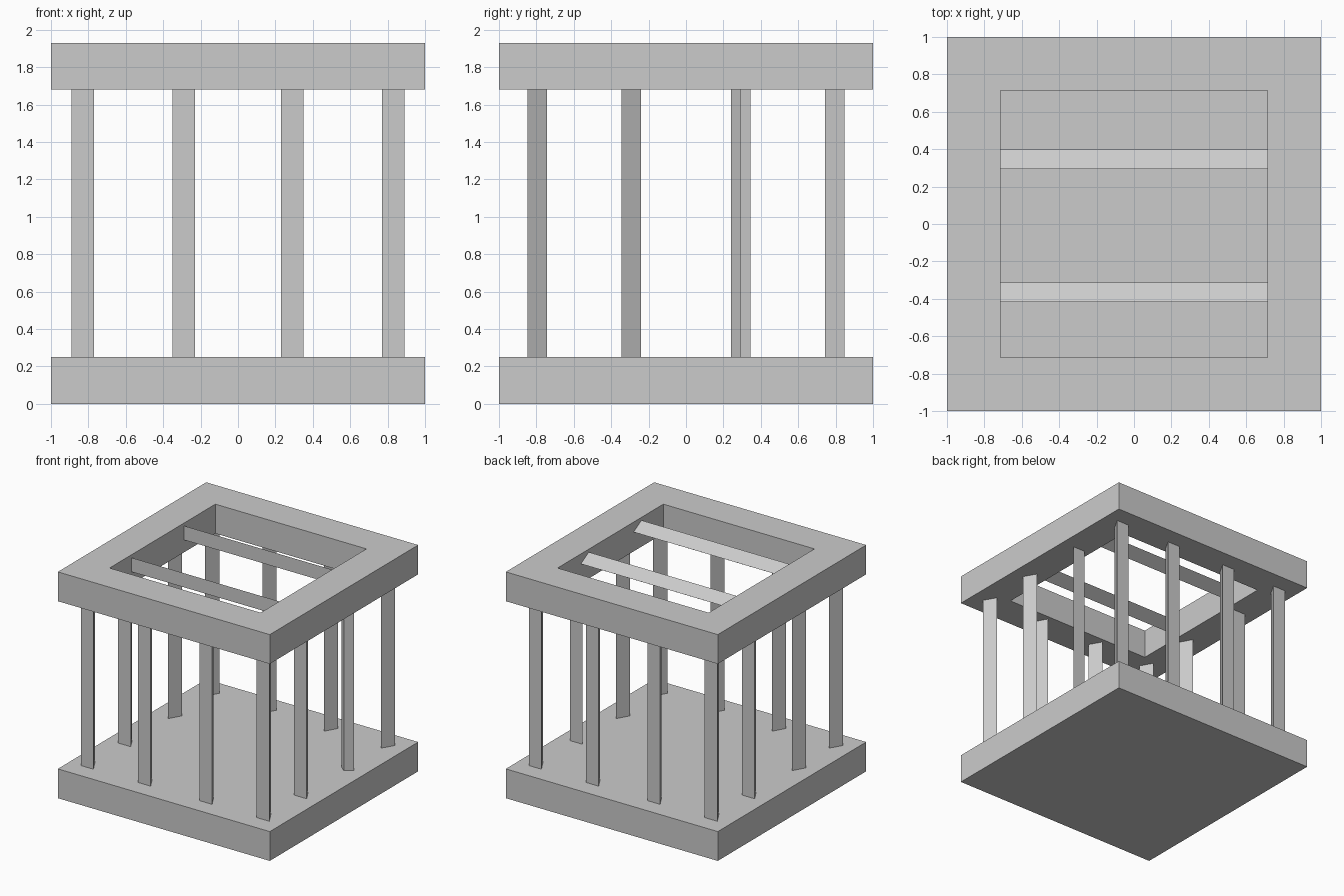
import bpy

if "Cube" in bpy.data.objects:
    bpy.data.objects.remove(bpy.data.objects["Cube"])

SIDE, DEPTH = 0.12, 0.105      # triangular bar section: flat width and point depth
Z0, Z1, Z2 = 0.25, 1.68, 1.93  # base top, frame underside, frame top
HOLE = 0.713


def make(name, verts, faces):
    mesh = bpy.data.meshes.new(name)
    mesh.from_pydata(verts, [], faces)
    mesh.update()
    obj = bpy.data.objects.new(name, mesh)
    bpy.context.collection.objects.link(obj)
    return obj


def square(r, z):
    return [(-r, -r, z), (r, -r, z), (r, r, z), (-r, r, z)]


def bridge(a, b, n):
    return [(a * n + i, a * n + (i + 1) % n, b * n + (i + 1) % n, b * n + i) for i in range(n)]


def prism(name, low, high):
    n = len(low)
    return make(name, low + high,
                [tuple(reversed(range(n))), tuple(range(n, 2 * n))] + bridge(0, 1, n))


def post(name, x, y_flat, y_tip):
    # triangular post: flat side faces outward, point faces inward
    tri = [(x - SIDE / 2, y_flat), (x + SIDE / 2, y_flat), (x, y_tip)]
    if y_tip < y_flat:
        tri.reverse()
    prism(name, [(px, py, Z0) for px, py in tri], [(px, py, Z1) for px, py in tri])


# Solid base slab
prism("base_slab", square(1, 0), square(1, Z0))

# Open top frame
rings = square(1, Z1) + square(1, Z2) + square(HOLE, Z2) + square(HOLE, Z1)
make("top_frame", rings, [f for i in range(4) for f in bridge(i, (i + 1) % 4, 4)])

# Posts: front/back rows of four, and two more on each side
for s, row in ((-1, "front"), (1, "back")):
    for i, x in enumerate((-0.83, -0.29, 0.29, 0.83)):
        post(f"{row}_post_{i}", x, s * 0.848, s * (0.848 - DEPTH))
    for x, col in ((-0.83, "left"), (0.83, "right")):
        # the rear right side post is flattened
        flat = 0.292 if (s, col) == (1, "right") else 0.345
        post(f"{col}_{row}_side_post", x, s * flat, s * (0.345 - DEPTH))

# Two triangular roof bars across the opening, flat side to the front
ZB = 1.845
for i, y in enumerate((-0.417, 0.293)):
    tri = [(y, ZB - SIDE / 2), (y + DEPTH, ZB), (y, ZB + SIDE / 2)]
    prism(f"roof_bar_{i}", [(-HOLE, a, b) for a, b in tri], [(HOLE, a, b) for a, b in tri])
